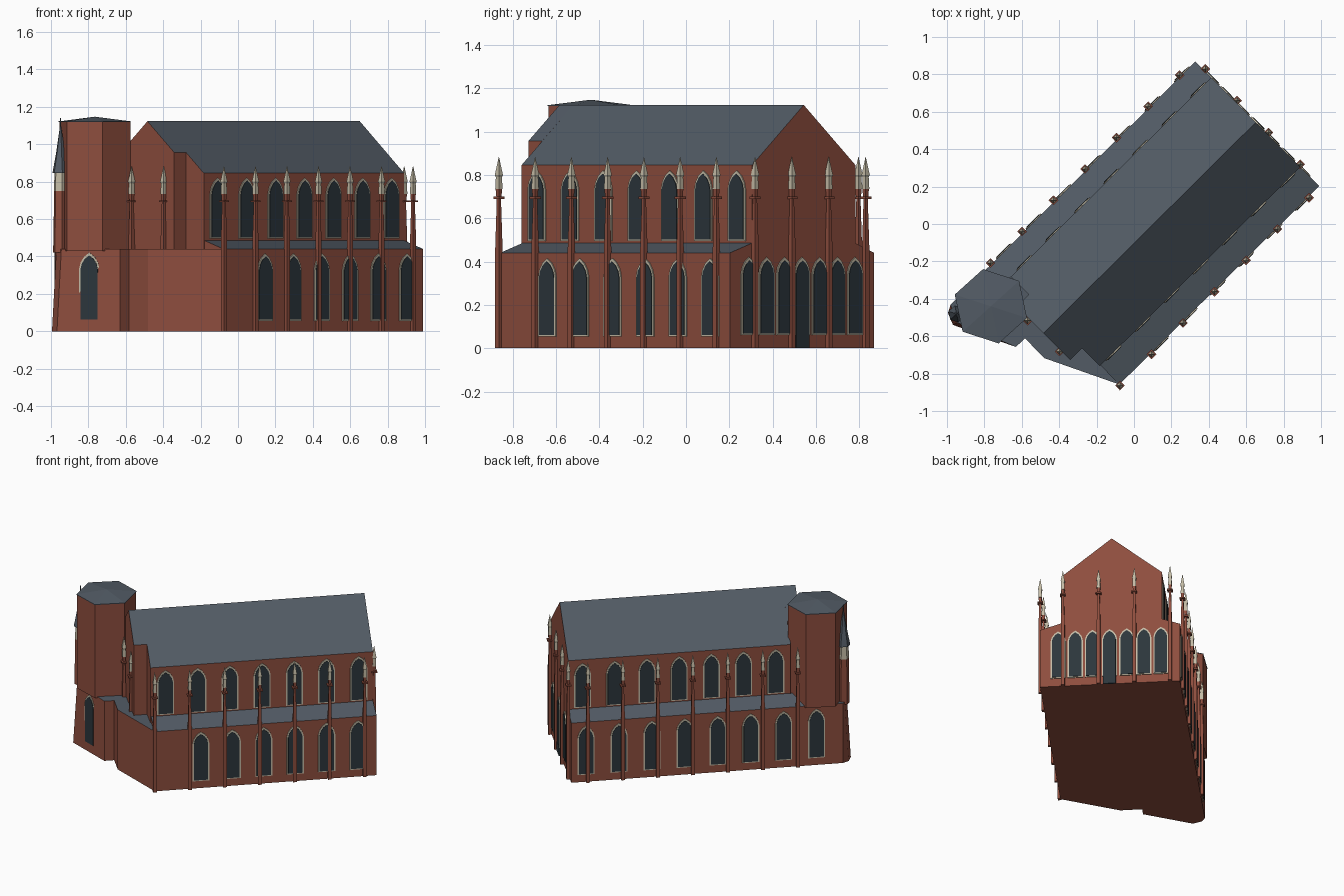
import bpy, bmesh, math
from mathutils import Matrix, Vector

if "Cube" in bpy.data.objects:
    bpy.data.objects.remove(bpy.data.objects["Cube"])

YAW = math.radians(44.8)      # the church axis runs diagonally; parts are built in (u, v, z)


def mat(name, rgb):
    m = bpy.data.materials.new(name)
    m.diffuse_color = (*rgb, 1)
    m.use_nodes = True
    m.node_tree.nodes["Principled BSDF"].inputs["Base Color"].default_value = m.diffuse_color
    return m


BRICK = mat("brick", (0.27, 0.075, 0.048))
SLATE = mat("slate", (0.085, 0.105, 0.13))
GLASS = mat("glass", (0.025, 0.037, 0.045))
STONE = mat("stone", (0.55, 0.50, 0.38))


def finish(bm, name, material, roof=None):
    """Make the object; upward faces take the roof material when one is given."""
    bmesh.ops.recalc_face_normals(bm, faces=bm.faces)
    me = bpy.data.meshes.new(name)
    me.materials.append(material)
    if roof:
        me.materials.append(roof)
        for f in bm.faces:
            f.material_index = int(f.normal.z > 0.3)
    bm.to_mesh(me)
    bm.free()
    ob = bpy.data.objects.new(name, me)
    ob.rotation_euler.z = YAW
    bpy.context.collection.objects.link(ob)
    return ob


def prism(bm, pts, offset):
    """Extrude a closed outline of 3D points by an offset vector."""
    f = bm.faces.new([bm.verts.new(p) for p in pts])
    r = bmesh.ops.extrude_face_region(bm, geom=[f], use_keep_orig=True)
    top = [e for e in r["geom"] if isinstance(e, bmesh.types.BMVert)]
    bmesh.ops.translate(bm, verts=top, vec=offset)
    return top


def along(bm, profile, u0, u1):
    """Extrude a (v, z) profile along the church axis."""
    prism(bm, [(u0, v, z) for v, z in profile], (u1 - u0, 0, 0))


def loft(bm, u, v, rings, n, rot):
    """Stack of n-sided rings (radius, z) closed at both ends."""
    loops = []
    for r, z in rings:
        loops.append([bm.verts.new((u + r * math.cos(rot + i * math.tau / n),
                                    v + r * math.sin(rot + i * math.tau / n), z)) for i in range(n)])
    for a, b in zip(loops, loops[1:]):
        for i in range(n):
            j = (i + 1) % n
            bm.faces.new((a[i], a[j], b[j], b[i]))
    bm.faces.new(loops[0])
    bm.faces.new(loops[-1])


def lancet(bm, u, v, z0, w, h, depth, ang):
    """Pointed-arch panel standing out from a wall."""
    a = w / 2
    s = h - w * 0.75
    outline = [(-a, 0), (a, 0), (a, s), (a * .85, s + w * .3), (a * .5, s + w * .57), (0, h),
               (-a * .5, s + w * .57), (-a * .85, s + w * .3), (-a, s)]
    m = Matrix.Translation((u, v, z0)) @ Matrix.Rotation(ang, 4, "Z")
    out = m.to_3x3() @ Vector((0, -depth - 0.02, 0))
    prism(bm, [m @ Vector((x, 0.02, z)) for x, z in outline], out)


def windows(name, spots, w, h, z0, ang):
    fr, gl = bmesh.new(), bmesh.new()
    for u, v in spots:
        lancet(fr, u, v, z0, w, h, 0.006, ang)
        lancet(gl, u, v, z0 + 0.007, w - 0.018, h - 0.022, 0.009, ang)
    finish(fr, name + "_frames", STONE)
    finish(gl, name + "_glass", GLASS)


END, S, N = 0.845, -0.554, 0.385          # east end, south and north aisle walls
NS, NN, RIDGE = -0.41, 0.264, -0.073      # nave walls and ridge line

# ground storey, with the battered foot of the tower at the west
bm = bmesh.new()
foot = [(END, S), (END, N), (-1.0, N), (-1.041, 0.363), (-1.067, 0.299), (-0.911, -0.022),
        (-0.844, -0.022), (-0.846, -0.17), (-0.66, S)]
for t in prism(bm, [(u, v, 0) for u, v in foot], (0, 0, 0.44)):
    if t.co.x < -1.03:
        t.co.x += 0.025
        t.co.y -= 0.008
finish(bm, "ground_storey", BRICK, SLATE)

# lean-to aisle roofs
for name, a, b, u0 in (("south", S, NS, -0.66), ("north", N, NN, -0.76)):
    bm = bmesh.new()
    along(bm, [(a, 0.44), (b, 0.44), (b, 0.485)], u0, END)
    # slate also covers this shallow slope
    finish(bm, name + "_aisle_roof", BRICK, SLATE)

# nave with gabled roof, and the narrower west bay
bm = bmesh.new()
along(bm, [(NS, 0.43), (NN, 0.43), (NN, 0.845), (RIDGE, 1.123), (NS, 0.845)], -0.665, END)
finish(bm, "nave", BRICK, SLATE)
bm = bmesh.new()
along(bm, [(-0.275, 0.43), (0.129, 0.43), (0.129, 0.957), (RIDGE, 1.123), (-0.275, 0.957)], -0.755, -0.665)
finish(bm, "west_bay", BRICK, SLATE)

# six-sided tower with low pointed cap
TU, TV, HEX = -0.853, 0.227, math.radians(-62.8)
bm = bmesh.new()
loft(bm, TU, TV, [(0.2, 0.43), (0.2, 1.12)], 6, HEX)
finish(bm, "tower", BRICK)
bm = bmesh.new()
loft(bm, TU, TV, [(0.203, 1.118), (0.203, 1.122), (0.002, 1.147)], 6, HEX)
finish(bm, "tower_cap", SLATE)

# small stair turret with lantern, spire and cross
U, V = -1.012, 0.327
bm = bmesh.new()
loft(bm, U, V, [(0.042, 0.42), (0.036, 0.75)], 6, HEX)
finish(bm, "turret", BRICK)
bm = bmesh.new()
loft(bm, U, V, [(0.038, 0.75), (0.034, 0.85)], 6, HEX)
finish(bm, "turret_lantern", STONE)
bm = bmesh.new()
loft(bm, U, V, [(0.046, 0.845), (0.024, 0.96), (0.003, 1.1)], 6, HEX)
finish(bm, "turret_spire", SLATE)
bm = bmesh.new()
loft(bm, U, V, [(0.003, 1.09), (0.003, 1.14)], 4, 0)
prism(bm, [(U - .003, V - .012, 1.12), (U + .003, V - .012, 1.12), (U + .003, V + .012, 1.12),
           (U - .003, V + .012, 1.12)], (0, 0, 0.005))
finish(bm, "turret_cross", SLATE)

# windows: clerestory, aisles, east end, tower foot
clere = [0.748 - 0.2185 * i for i in range(7)]
windows("south_clerestory", [(u, NS) for u in clere], 0.115, 0.325, 0.495, 0)
windows("north_clerestory", [(u, NN) for u in clere], 0.115, 0.325, 0.495, math.pi)
windows("south_aisle", [(-0.348 + 0.2135 * i, S) for i in range(6)], 0.115, 0.36, 0.055, 0)
windows("north_aisle", [(0.745 - 0.2235 * i, N) for i in range(8)], 0.115, 0.36, 0.055, math.pi)
windows("east_end", [(END, -0.432 + 0.115 * i) for i in range(7)], 0.102, 0.36, 0.06, math.pi / 2)
windows("tower_foot", [(-0.98, 0.139)], 0.115, 0.365, 0.055, math.radians(-64.1))

# east door under the middle window
bm = bmesh.new()
prism(bm, [(END - .01, -0.13, 0), (END - .01, -0.045, 0), (END - .01, -0.045, 0.07),
           (END - .01, -0.13, 0.07)], (0.02, 0, 0))
finish(bm, "east_door", GLASS)

# slender buttress shafts with collars and stone pinnacles
rows = {
    "south": [(-0.662 + 0.2375 * i, S - 0.006) for i in range(7)],
    "north": [(0.734 - 0.2375 * i, N + 0.008) for i in range(7)],
    "east": [(END + 0.01, -0.4 + 0.24 * i) for i in range(4)],
    "west": [(-0.768, 0.034), (-0.762, -0.203)],
}
for side, spots in rows.items():
    shafts, tips = bmesh.new(), bmesh.new()
    for u, v in spots:
        loft(shafts, u, v, [(0.017, 0), (0.017, 0.46), (0.010, 0.68), (0.010, 0.69), (0.026, 0.69),
                            (0.026, 0.70), (0.012, 0.70), (0.015, 0.735)], 4, math.pi / 4)
        loft(tips, u, v, [(0.017, 0.735), (0.014, 0.79), (0.019, 0.80), (0.010, 0.84),
                          (0.001, 0.882)], 4, math.pi / 4)
    finish(shafts, side + "_buttresses", BRICK)
    finish(tips, side + "_pinnacles", STONE)
